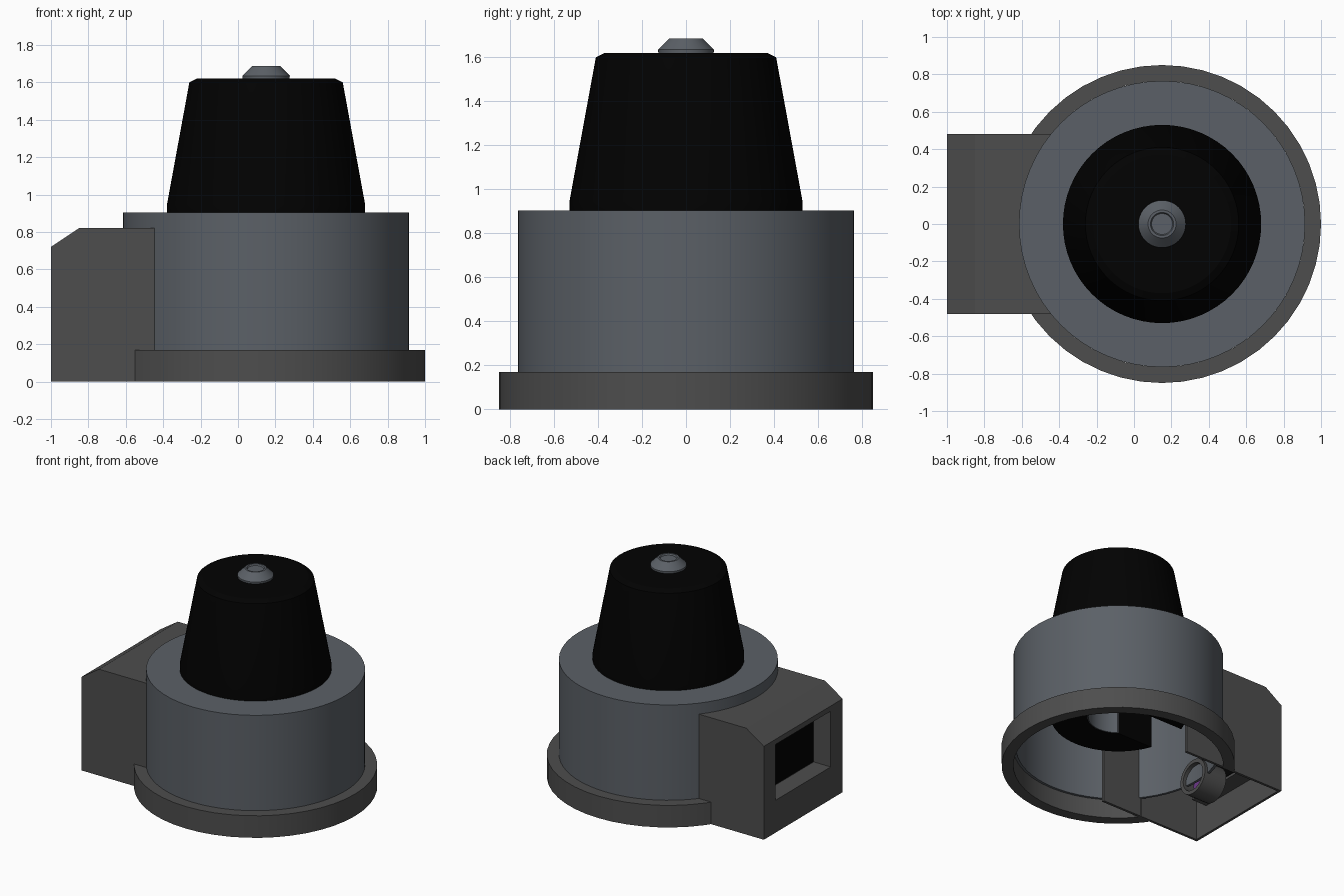
import bpy, bmesh, math
from mathutils import Matrix

if "Cube" in bpy.data.objects:
    bpy.data.objects.remove(bpy.data.objects["Cube"])

CX = 0.15  # axis of the round parts


def material(name, rgb):
    m = bpy.data.materials.new(name)
    m.diffuse_color = (*rgb, 1)
    m.use_nodes = True
    m.node_tree.nodes["Principled BSDF"].inputs["Base Color"].default_value = m.diffuse_color
    return m


DARK = material("dark_grey", (0.075, 0.075, 0.075))
STEEL = material("blue_grey", (0.105, 0.118, 0.135))
BLACK = material("black", (0.0005, 0.0005, 0.0005))
PURPLE = material("purple", (0.15, 0.04, 0.25))


def finish(name, bm, mat, smooth=True):
    bmesh.ops.remove_doubles(bm, verts=bm.verts, dist=1e-5)
    bmesh.ops.recalc_face_normals(bm, faces=bm.faces)
    me = bpy.data.meshes.new(name)
    bm.to_mesh(me)
    bm.free()
    ob = bpy.data.objects.new(name, me)
    bpy.context.collection.objects.link(ob)
    if mat:
        me.materials.append(mat)
    if smooth:
        bpy.ops.object.select_all(action='DESELECT')
        ob.select_set(True)
        bpy.context.view_layer.objects.active = ob
        bpy.ops.object.shade_smooth_by_angle(angle=math.radians(25))
    return ob


def lathe(name, pts, mat, n=64, closed=True):
    """Spin an (r, z) profile around the vertical axis at x = CX."""
    bm = bmesh.new()
    vs = [bm.verts.new((CX + r, 0, z)) for r, z in pts]
    es = [bm.edges.new(p) for p in zip(vs, vs[1:])]
    if closed:
        es.append(bm.edges.new((vs[-1], vs[0])))
    bmesh.ops.spin(bm, geom=vs + es, cent=(CX, 0, 0), axis=(0, 0, 1),
                   angle=math.tau, steps=n, use_merge=True)
    return finish(name, bm, mat)


def prism(name, pts, y0, y1, mat=None):
    """Extrude an (x, z) outline along y."""
    bm = bmesh.new()
    f = bm.faces.new([bm.verts.new((x, y0, z)) for x, z in pts])
    ext = bmesh.ops.extrude_face_region(bm, geom=[f])["geom"]
    bmesh.ops.translate(bm, vec=(0, y1 - y0, 0),
                        verts=[g for g in ext if isinstance(g, bmesh.types.BMVert)])
    return finish(name, bm, mat, False)


def block(name, x0, x1, y0, y1, z0, z1, mat=None):
    return prism(name, [(x0, z0), (x1, z0), (x1, z1), (x0, z1)], y0, y1, mat)


def cut(ob, cutter):
    m = ob.modifiers.new("cut", 'BOOLEAN')
    m.operation, m.solver, m.object = 'DIFFERENCE', 'EXACT', cutter
    cutter.hide_render = True
    cutter.hide_set(True)


# base ring, housing shell
ring = lathe("base_ring", [(0.765, 0), (0.85, 0), (0.85, 0.17), (0.765, 0.17)], DARK, 48)
lathe("housing", [(0.745, 0.15), (0.765, 0.15), (0.765, 0.905), (0.49, 0.905),
                  (0.49, 0.885), (0.745, 0.885)], STEEL)

# tapered knob reaching down into the housing, with its bore lining and cap
knob = lathe("knob", [(0, 1.62), (0.37, 1.62), (0.41, 1.60), (0.53, 0.945), (0.53, 0.9),
                      (0.488, 0.9), (0.488, 0.4), (0.225, 0.4), (0.225, 1.0), (0, 1.0)],
             BLACK, closed=False)
sleeve = lathe("bore_sleeve", [(0.224, 0.401), (0.224, 0.99), (0, 0.99), (0, 0.98),
                               (0.217, 0.98), (0.217, 0.401)], STEEL, 40)
slot = block("slot_cutter", -0.6, 0.1, -0.17, 0.17, 0.3, 0.88)
cut(knob, slot)
cut(sleeve, slot)
lathe("cap_screw", [(0, 1.61), (0.125, 1.61), (0.127, 1.635), (0.075, 1.687), (0.062, 1.687),
                    (0.056, 1.677), (0, 1.677)], STEEL, 40, False)

# side box: thin shell, open below, with a recessed window in its outer wall
box = prism("side_box", [(-1, 0), (-0.4, 0), (-0.4, 0.82), (-0.85, 0.82), (-1, 0.72)],
            -0.48, 0.48, DARK)
cavity = prism("cavity_cutter", [(-0.98, -0.2), (-0.2, -0.2), (-0.2, 0.8), (-0.845, 0.8),
                                 (-0.98, 0.71)], -0.46, 0.46)
window = block("window_cutter", -1.2, -0.855, -0.335, 0.335, 0.25, 0.68)
core = lathe("core_cutter", [(0, -0.3), (0.763, -0.3), (0.763, 1), (0, 1)], None, 64, False)
recess = block("window_recess", -0.985, -0.845, -0.35, 0.35, 0.235, 0.695, DARK)
for c in (cavity, window, core):
    cut(box, c)
cut(recess, window)
cut(ring, cavity)
block("window_panel", -0.858, -0.84, -0.33, 0.33, 0.255, 0.675, BLACK)

# box side walls carried on inside the housing
for s, label in ((-1, "front"), (1, "back")):
    block(label + "_inner_wall", -0.45, -0.1, s * 0.46, s * 0.48, 0, 0.82, DARK)


# small horizontal socket inside the box
def socket(name, pts, mat):
    ob = lathe(name, pts, mat, 32)
    ob.data.transform(Matrix.Translation((-0.56, 0, 0.17)) @ Matrix.Rotation(-math.pi / 2, 4, 'Y')
                      @ Matrix.Translation((-CX, 0, 0)))


socket("socket_tube", [(0.11, 0), (0.14, 0), (0.14, 0.2), (0.11, 0.2)], DARK)
socket("socket_core", [(0.001, 0.1), (0.11, 0.1), (0.11, 0.12), (0.001, 0.12)], PURPLE)
